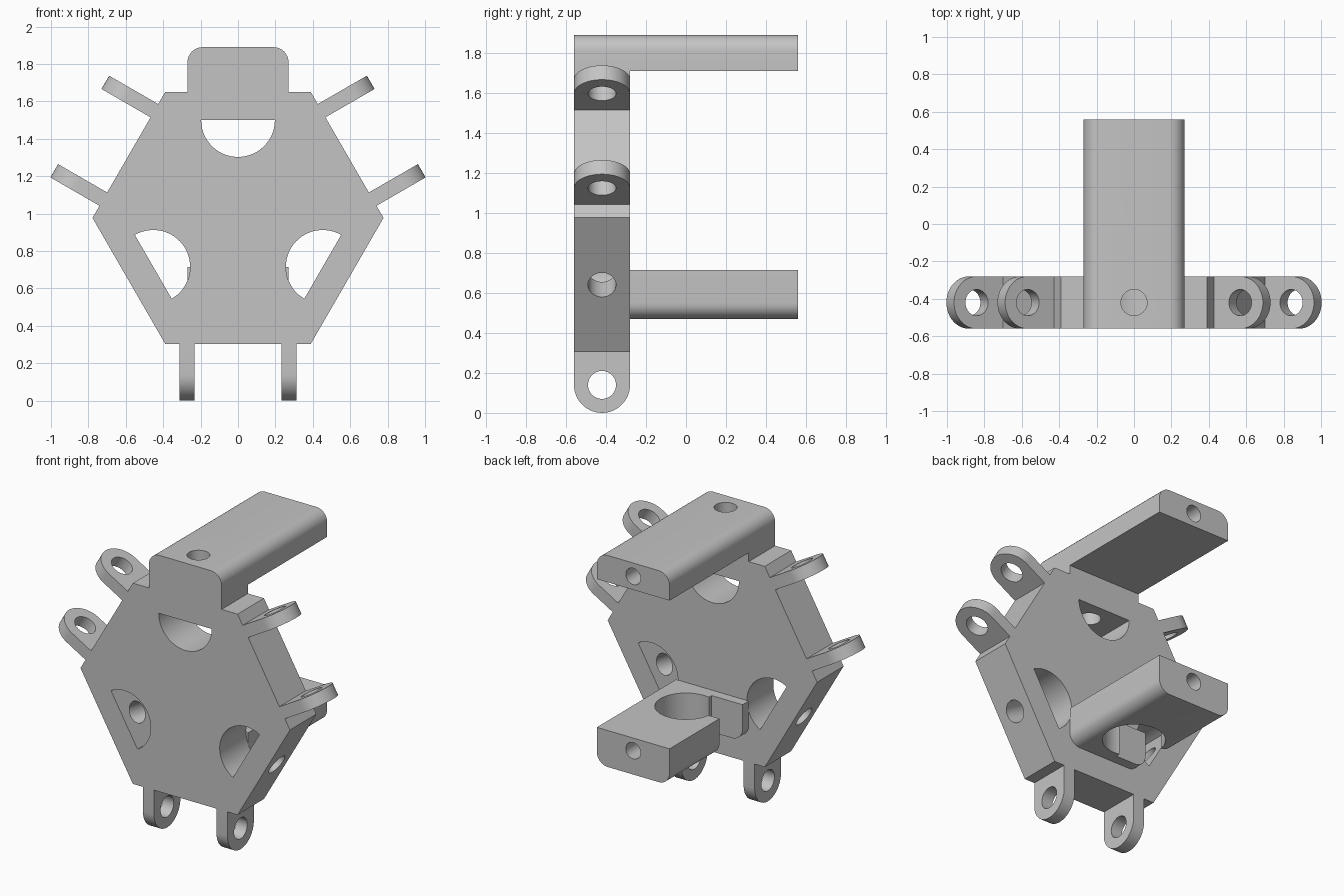
import bpy, bmesh, math
from mathutils import Matrix, Vector

cube = bpy.data.objects.get("Cube")
if cube:
    bpy.data.objects.remove(cube, do_unlink=True)

grey = bpy.data.materials.new("plain_grey")
grey.use_nodes = True
colour = (0.55, 0.55, 0.55, 1)
grey.diffuse_color = colour
grey.node_tree.nodes["Principled BSDF"].inputs["Base Color"].default_value = colour

# Main sizes
FRONT, PLATE_BACK, BACK = -0.56, -0.28, 0.56
MID_Y = (FRONT + PLATE_BACK) / 2
CENTRE_Z = 0.977
HEX_R = 0.778
APOTHEM = HEX_R * math.cos(math.pi / 6)
HALF_BAR = 0.27
parts = []


def turn(k):
    """Rotation by thirds of a circle about the plate's centre."""
    c = Matrix.Translation((0, 0, CENTRE_Z))
    return c @ Matrix.Rotation(k * math.tau / 3, 4, 'Y') @ c.inverted()


def arc(cx, cy, r, start, end, n):
    """Points on an arc, angles in degrees."""
    angles = [math.radians(start + (end - start) * i / n) for i in range(n + 1)]
    return [(cx + r * math.cos(a), cy + r * math.sin(a)) for a in angles]


def circle(cx, cy, r, n=40):
    return arc(cx, cy, r, 0, 360, n)[:-1]


def rect(x0, x1, y0, y1):
    return [(x0, y0), (x1, y0), (x1, y1), (x0, y1)]


def prism(name, pts, axis, lo, hi, matrix=None):
    """Extrude a flat profile along a world axis from lo to hi."""
    place = {'X': lambda u, v, w: (w, u, v),
             'Y': lambda u, v, w: (u, w, v),
             'Z': lambda u, v, w: (u, v, w)}[axis]
    bm = bmesh.new()
    rings = [[bm.verts.new(place(u, v, w)) for u, v in pts] for w in (lo, hi)]
    bm.faces.new(rings[0])
    bm.faces.new(rings[1])
    n = len(pts)
    for i in range(n):
        j = (i + 1) % n
        bm.faces.new((rings[0][i], rings[0][j], rings[1][j], rings[1][i]))
    if matrix:
        bm.transform(matrix)
    bmesh.ops.recalc_face_normals(bm, faces=bm.faces)
    mesh = bpy.data.meshes.new(name)
    bm.to_mesh(mesh)
    bm.free()
    mesh.materials.append(grey)
    ob = bpy.data.objects.new(name, mesh)
    bpy.context.collection.objects.link(ob)
    return ob


def cut(ob, cutters):
    """Subtract the cutters and bake the result into the mesh."""
    for c in cutters:
        c.hide_render = True
        mod = ob.modifiers.new("cut", 'BOOLEAN')
        mod.operation, mod.solver, mod.object = 'DIFFERENCE', 'EXACT', c
    graph = bpy.context.evaluated_depsgraph_get()
    graph.update()
    mesh = bpy.data.meshes.new_from_object(ob.evaluated_get(graph))
    ob.modifiers.clear()
    ob.data = mesh
    parts.append(ob)


# Cutters repeated on three sides: half-round windows and edge bolt holes
windows = [prism("window_cutter", arc(0, 1.5, 0.197, 180, 360, 28), 'Y',
                 FRONT - 0.1, PLATE_BACK + 0.1, turn(k)) for k in range(3)]
edge_holes = [prism("edge_hole_cutter", circle(0, MID_Y, 0.07), 'Z',
                    1.42, 1.95, turn(k)) for k in range(3)]

# Hexagonal plate
plate = prism("hexagon_plate", circle(0, CENTRE_Z, HEX_R, 6), 'Y', FRONT, PLATE_BACK)
cut(plate, windows + edge_holes)

# Top arm and the neck joining it to the plate
top_z, top_low, fillet = 1.89, 1.71, 0.08
inner = HALF_BAR - fillet
top_profile = ([(-HALF_BAR, top_low), (HALF_BAR, top_low)]
               + arc(inner, top_z - fillet, fillet, 0, 90, 8)
               + arc(-inner, top_z - fillet, fillet, 90, 180, 8))
top_arm = prism("top_arm", top_profile, 'Y', FRONT, BACK)
top_end_hole = prism("end_hole_cutter", circle(0, 1.8, 0.055), 'Y', 0, BACK + 0.1)
cut(top_arm, [edge_holes[0], top_end_hole])
neck = prism("top_neck", rect(-HALF_BAR, HALF_BAR, CENTRE_Z + APOTHEM, top_low),
             'Y', FRONT, PLATE_BACK)
cut(neck, [edge_holes[0]])

# Lower arm with a round pocket that opens to one side
low_z, low_top = 0.47, 0.715
low_profile = ([(HALF_BAR, low_top), (-HALF_BAR, low_top)]
               + arc(-inner, low_z + fillet, fillet, 180, 270, 8)
               + arc(inner, low_z + fillet, fillet, 270, 360, 8))
low_arm = prism("lower_arm", low_profile, 'Y', PLATE_BACK, BACK)
pocket = prism("pocket_cutter", circle(0, 0, 0.19), 'Z', 0.3, 0.9)
side_slot = prism("slot_cutter", rect(-0.4, -0.04, -0.215, 0.03), 'Z', 0.31, 0.91)
low_end_hole = prism("end_hole_cutter", circle(0, 0.63, 0.055), 'Y', 0.1, BACK + 0.1)
cut(low_arm, [pocket, side_slot, low_end_hole])

# Pairs of rounded lugs on three sides
lug_profile = (arc(MID_Y, 0.14, 0.14, 180, 360, 28)
               + [(PLATE_BACK, 0.305), (FRONT, 0.305)])
lug_holes = []
for k in range(3):
    hole = prism("lug_hole_cutter", circle(MID_Y, 0.14, 0.07), 'X', -0.5, 0.5, turn(k))
    lug_holes.append(hole)
    for side in (-1, 1):
        x0, x1 = sorted((side * 0.232, side * 0.314))
        lug = prism("lug", lug_profile, 'X', x0, x1, turn(k))
        cut(lug, [hole])

# Remove the cutters, then smooth the round surfaces
for c in windows + edge_holes + lug_holes + [top_end_hole, low_end_hole, pocket, side_slot]:
    bpy.data.objects.remove(c, do_unlink=True)
bpy.ops.object.select_all(action='DESELECT')
for ob in parts:
    ob.select_set(True)
bpy.context.view_layer.objects.active = plate
bpy.ops.object.shade_smooth_by_angle(angle=math.radians(30))
